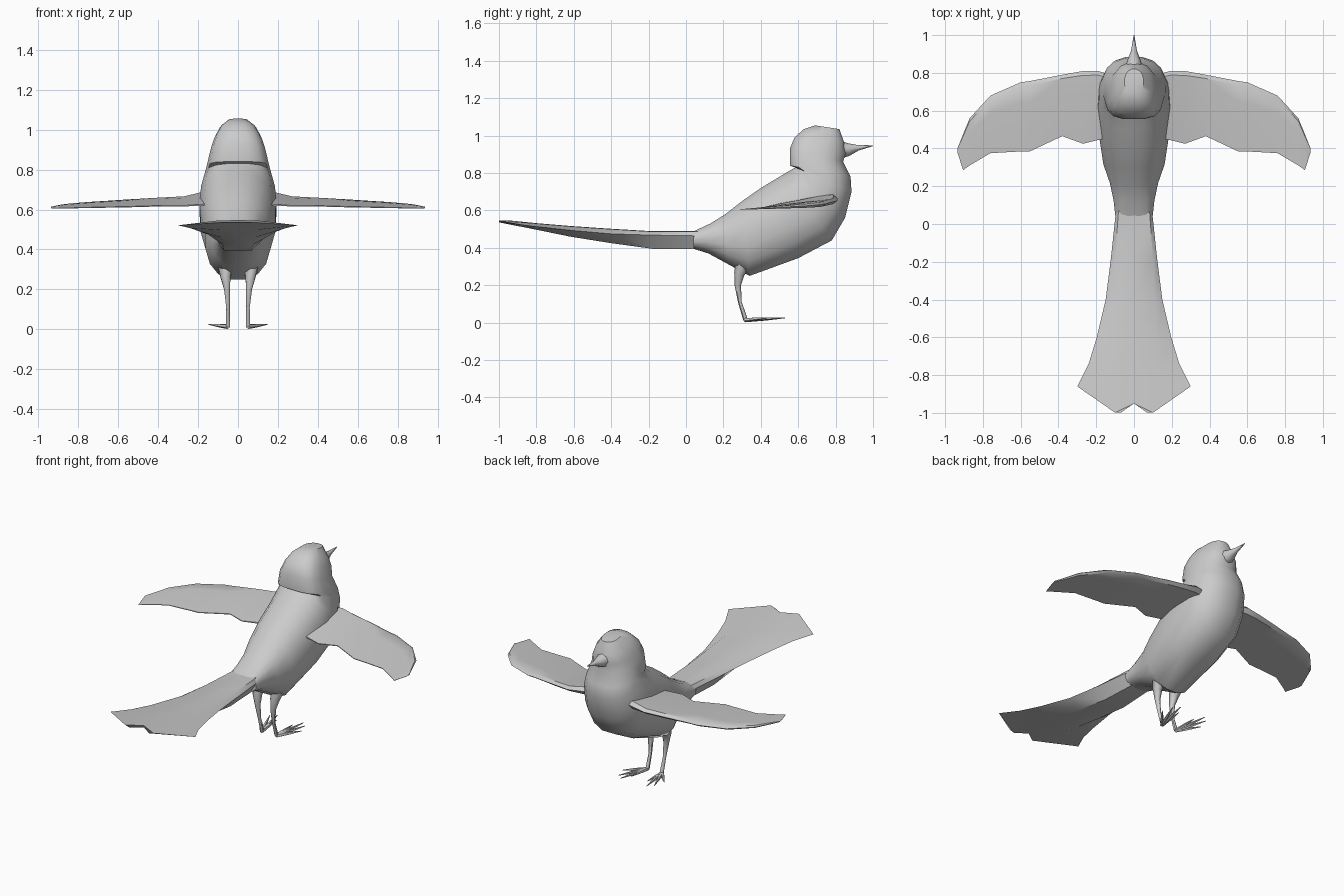
import bpy, bmesh, math
from mathutils import Vector

if "Cube" in bpy.data.objects:
    bpy.data.objects.remove(bpy.data.objects["Cube"], do_unlink=True)

grey = bpy.data.materials.new("plain_grey")
grey.use_nodes = True
grey.diffuse_color = (0.6, 0.6, 0.6, 1)
grey.node_tree.nodes["Principled BSDF"].inputs["Base Color"].default_value = (0.6, 0.6, 0.6, 1)


def loft(name, rings, angle=40):
    """Skin a list of equal-length point rings and close both ends."""
    bm = bmesh.new()
    loops = [[bm.verts.new(p) for p in ring] for ring in rings]
    for a, b in zip(loops, loops[1:]):
        for i in range(len(a)):
            j = (i + 1) % len(a)
            bm.faces.new((a[i], a[j], b[j], b[i]))
    bm.faces.new(loops[0])
    bm.faces.new(loops[-1])
    bmesh.ops.remove_doubles(bm, verts=bm.verts, dist=0.0005)
    bmesh.ops.recalc_face_normals(bm, faces=bm.faces)
    mesh = bpy.data.meshes.new(name)
    bm.to_mesh(mesh)
    bm.free()
    mesh.materials.append(grey)
    obj = bpy.data.objects.new(name, mesh)
    bpy.context.collection.objects.link(obj)
    bpy.ops.object.select_all(action='DESELECT')
    obj.select_set(True)
    bpy.context.view_layer.objects.active = obj
    bpy.ops.object.shade_smooth_by_angle(angle=math.radians(angle))
    return obj


def power(v, p):
    return math.copysign(abs(v) ** (2 / p), v)


def body_ring(back, front, half_width, square, n=16):
    """Rounded section between a back point and a front point, given as (y, z)."""
    back, front = Vector((0, *back)), Vector((0, *front))
    mid, arm = (back + front) / 2, (front - back) / 2
    ring = []
    for i in range(n):
        t = math.tau * (i + 0.5) / n
        c, s = math.cos(t), math.sin(t)
        p = square if c < 0 else 2.3
        grow = 1 / abs(math.cos(math.pi / n)) ** (2 / p)
        ring.append(mid + arm * min(1, abs(power(c, p)) * grow) * math.copysign(1, c)
                    + Vector((half_width * power(s, p), 0, 0)))
    return ring


def tube(name, points, radii, n=6):
    """Tapered tube along a path."""
    pts = [Vector(p) for p in points]
    rings = []
    for i, (p, r) in enumerate(zip(pts, radii)):
        d = (pts[min(i + 1, len(pts) - 1)] - pts[max(i - 1, 0)]).normalized()
        u = d.cross(Vector((1, 0.01, 0))).normalized()
        v = d.cross(u)
        rings.append([p + r * (u * math.cos(math.tau * k / n) + v * math.sin(math.tau * k / n))
                      for k in range(n)])
    return loft(name, rings, 60)


# Body and head: back point, belly point, half width, squareness of the back
sections = [
    ((.04, .488), (.04, .395), .10, 3),
    ((.13, .53), (.12, .37), .11, 2.5),
    ((.21, .58), (.23, .31), .13, 2.3),
    ((.30, .65), (.34, .25), .165, 2.2),
    ((.40, .72), (.60, .345), .19, 2.2),
    ((.50, .78), (.78, .44), .195, 2.2),
    ((.55, .81), (.85, .56), .188, 2.3),
    ((.585, .83), (.885, .70), .168, 2.8),
    ((.555, .84), (.88, .78), .158, 3.2),
    ((.555, .93), (.84, .86), .137, 3.2),
    ((.58, .99), (.855, .91), .118, 3),
    ((.63, 1.035), (.845, .965), .092, 2.8),
    ((.69, 1.055), (.82, 1.035), .05, 2.6),
]
loft("body", [body_ring(*s) for s in sections])

# Beak
tube("beak", [(0, .80, .925), (0, .87, .925), (0, .92, .935), (0, 1.0, .946)],
     [.055, .034, .015, .002], 8)


# Tail: y at edge / feather tip / middle, widths, heights of top, edge, underside
def tail_ring(y_edge, y_tip, y_mid, w_edge, w_tip, top, edge, under):
    half = [(w_edge, y_edge, edge), (w_tip, y_tip, top), (0, y_mid, top + .002)]
    low = [(w_tip * .7, y_tip, under), (0, y_mid, under)]
    upper = half + [(-x, y, z) for x, y, z in half[1::-1]]
    lower = [(-low[0][0], *low[0][1:]), low[1], low[0]]
    return upper + lower


loft("tail", [tail_ring(*r) for r in [
    (.10, .10, .10, .09, .08, .488, .46, .40),
    (.03, .03, .03, .10, .085, .488, .465, .395),
    (-.18, -.18, -.18, .122, .10, .487, .468, .395),
    (-.40, -.40, -.40, .15, .11, .50, .475, .425),
    (-.60, -.62, -.62, .197, .12, .515, .492, .46),
    (-.74, -.80, -.80, .24, .115, .53, .507, .497),
    (-.86, -.999, -.95, .30, .10, .545, .521, .536),
]], 35)


# Wings: span position, leading y, trailing y, leading z, trailing z, thickness
def wing_ring(side, x, lead, trail, z_lead, z_trail, thick):
    ring = []
    for f, h in [(0, 0), (.06, .5), (.3, .5), (1, .08), (1, -.08), (.3, -.4), (.06, -.5)]:
        ring.append((side * x, lead + (trail - lead) * f,
                     z_lead + (z_trail - z_lead) * f + h * thick))
    return ring


wing = [
    (.12, .79, .46, .665, .625, .05),
    (.19, .81, .445, .665, .622, .045),
    (.27, .81, .425, .652, .618, .032),
    (.38, .79, .465, .647, .618, .03),
    (.55, .757, .385, .638, .613, .028),
    (.60, .75, .384, .635, .612, .027),
    (.76, .68, .375, .627, .609, .022),
    (.87, .56, .31, .62, .606, .016),
    (.905, .475, .285, .615, .605, .012),
    (.935, .40, .38, .611, .607, .006),
]

# Legs and toes, one pair with the wings
toes = [(.057, .47), (.092, .53), (.125, .50), (.147, .43)]
for side, label in ((1, "left"), (-1, "right")):
    loft(label + "_wing", [wing_ring(side, *w) for w in wing], 35)
    tube(label + "_leg",
         [(side * .065, .31, .33), (side * .062, .285, .26), (side * .055, .277, .20),
          (side * .05, .288, .11), (side * .05, .318, .015)],
         [.045, .028, .017, .01, .012])
    for i, (x, y) in enumerate(toes):
        tube(f"{label}_toe_{i + 1}",
             [(side * .052, .315, .014), (side * (.052 + x) / 2, (.315 + y) / 2, .02),
              (side * x, y, .025)],
             [.012, .009, .002], 5)
